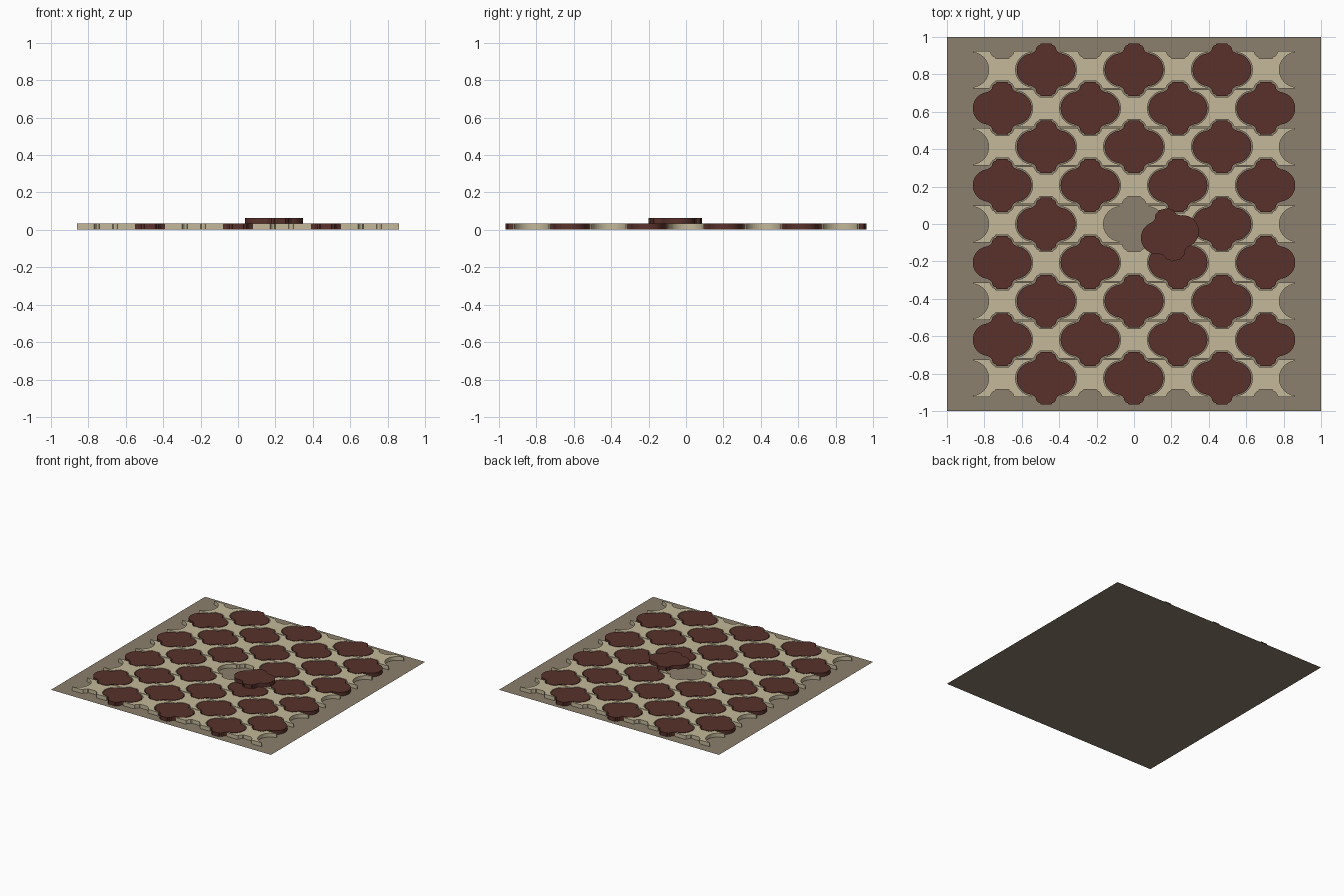
import bpy, bmesh, math
from mathutils import Matrix

if "Cube" in bpy.data.objects:
    bpy.data.objects.remove(bpy.data.objects["Cube"])

DX, DY = 0.235, 0.2062      # lattice spacing
Z0, H = 0.002, 0.031        # tile underside and thickness


def material(name, rgb):
    m = bpy.data.materials.new(name)
    m.diffuse_color = (*rgb, 1)
    m.use_nodes = True
    m.node_tree.nodes["Principled BSDF"].inputs["Base Color"].default_value = m.diffuse_color
    return m


CREAM = material("cream_glaze", (0.55, 0.48, 0.32))
MAROON = material("maroon_glaze", (0.10, 0.031, 0.024))
MORTAR = material("grey_brown_mortar", (0.26, 0.215, 0.155))


def mirror4(q):
    """Close a quadrant outline (top -> right) into a full loop."""
    back = q[-2::-1]
    return (q + [(x, -y) for x, y in back] + [(-x, -y) for x, y in q]
            + [(-x, y) for x, y in back])


def arc(cx, r, a0, a1, n):
    return [(cx + r * math.cos(math.radians(a0 + (a1 - a0) * i / n)),
             r * math.sin(math.radians(a0 + (a1 - a0) * i / n))) for i in range(n + 1)]


def tile_mesh(name, outline, mat):
    bm = bmesh.new()
    f = bm.faces.new([bm.verts.new((x, y, 0)) for x, y in outline])
    ext = bmesh.ops.extrude_face_region(bm, geom=[f])
    bmesh.ops.translate(bm, vec=(0, 0, H),
                        verts=[v for v in ext["geom"] if isinstance(v, bmesh.types.BMVert)])
    bmesh.ops.recalc_face_normals(bm, faces=bm.faces)
    me = bpy.data.meshes.new(name)
    bm.to_mesh(me)
    bm.free()
    me.materials.append(mat)
    return me


def place(name, me, x, y, z=Z0, rot=0):
    o = bpy.data.objects.new(name, me)
    o.matrix_world = Matrix.Translation((x, y, z)) @ Matrix.Rotation(math.radians(rot), 4, 'Z')
    bpy.context.collection.objects.link(o)
    return o


# Lantern outline: stepped tip, then round side lobe
tip = [(0.029, 0.141), (0.033, 0.132), (0.045, 0.128), (0.052, 0.118),
       (0.055, 0.105), (0.062, 0.096)]
lantern = tile_mesh("lantern_tile", mirror4(tip + arc(0.07, 0.087, 84, 0, 12)), MAROON)

# Filler outline: notch for the tip, straight edge, concave side
notch = [(0.035, 0.060), (0.039, 0.069), (0.050, 0.073), (0.058, 0.084),
         (0.062, 0.095), (0.070, 0.100), (0.157, 0.100)]
filler = tile_mesh("filler_tile", mirror4(notch + arc(0.165, 0.093, 95, 180, 12)), CREAM)

# Alternating rows, with the centre lantern lifted out
for r in range(-4, 5):
    for c in range(-3, 4):
        if (r + c) % 2 == 0:
            if (r, c) != (0, 0):
                place("lantern_tile", lantern, c * DX, r * DY)
        else:
            place("filler_tile", filler, c * DX, r * DY)

# Loose lantern tile resting on top
place("loose_lantern_tile", lantern, 0.192, -0.057, Z0 + H, 14)

# Flat mortar bed
bpy.ops.mesh.primitive_plane_add(size=2)
bed = bpy.context.object
bed.name = "mortar_bed"
bed.data.materials.append(MORTAR)
